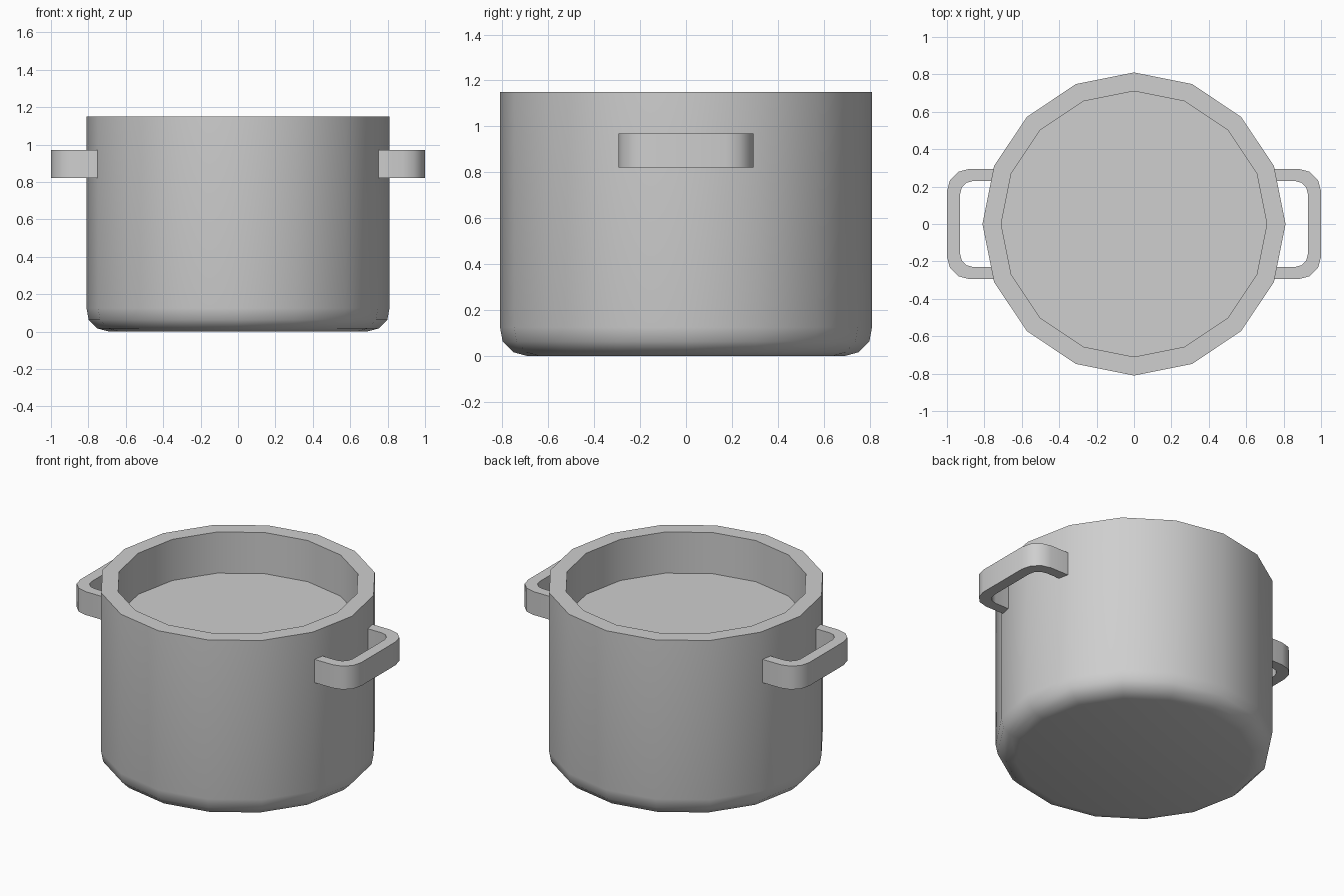
import bpy, bmesh, math

cube = bpy.data.objects.get("Cube")
if cube:
    bpy.data.objects.remove(cube)

SIDES = 16
metal = bpy.data.materials.new("grey metal")
metal.use_nodes = True
colour = (0.62, 0.62, 0.62, 1)
metal.diffuse_color = colour
metal.node_tree.nodes["Principled BSDF"].inputs["Base Color"].default_value = colour


def finish(bm, name):
    """Turn a bmesh into a smooth object with sharp rims."""
    bmesh.ops.recalc_face_normals(bm, faces=bm.faces)
    mesh = bpy.data.meshes.new(name)
    bm.to_mesh(mesh)
    bm.free()
    mesh.materials.append(metal)
    obj = bpy.data.objects.new(name, mesh)
    bpy.context.collection.objects.link(obj)
    bpy.ops.object.select_all(action='DESELECT')
    obj.select_set(True)
    bpy.context.view_layer.objects.active = obj
    bpy.ops.object.shade_smooth_by_angle(angle=math.radians(40))
    return obj


def arc(cx, cy, r, start, end, steps):
    """Points along an arc, angles in degrees."""
    angles = [math.radians(start + (end - start) * i / steps) for i in range(steps + 1)]
    return [(cx + r * math.cos(a), cy + r * math.sin(a)) for a in angles]


# Pot body: rounded base, straight wall, flat rim, raised inner floor
profile = arc(0.69, 0.125, 0.125, -90, 0, 3)
profile = [(min(r, 0.81), z) for r, z in profile] + [(0.81, 1.15), (0.71, 1.15), (0.71, 0.885)]
bm = bmesh.new()
rings = []
for r, z in profile:
    turns = [2 * math.pi * i / SIDES for i in range(SIDES)]
    rings.append([bm.verts.new((r * math.cos(t), r * math.sin(t), z)) for t in turns])
for low, high in zip(rings, rings[1:]):
    for i in range(SIDES):
        j = (i + 1) % SIDES
        bm.faces.new((low[i], low[j], high[j], high[i]))
bm.faces.new(rings[0])
bm.faces.new(rings[-1])
finish(bm, "pot_body")


# Handles: a rounded U-shaped band on each side
def handle(name, side):
    outer = [(0.73, 0.295)] + arc(0.88, 0.175, 0.12, 90, 0, 3)
    inner = [(0.73, 0.23)] + arc(0.86, 0.16, 0.07, 90, 0, 3)
    mirrored = lambda pts: pts + [(x, -y) for x, y in reversed(pts)]
    bm = bmesh.new()
    loops = []
    for pts, z in ((outer, 0.82), (outer, 0.97), (inner, 0.97), (inner, 0.82)):
        loops.append([bm.verts.new((side * x, y, z)) for x, y in mirrored(pts)])
    for k in range(4):
        a, b = loops[k], loops[(k + 1) % 4]
        for i in range(len(a) - 1):
            bm.faces.new((a[i], a[i + 1], b[i + 1], b[i]))
    for end in (0, -1):
        bm.faces.new([loop[end] for loop in loops])
    finish(bm, name)


handle("left_handle", 1)
handle("right_handle", -1)
